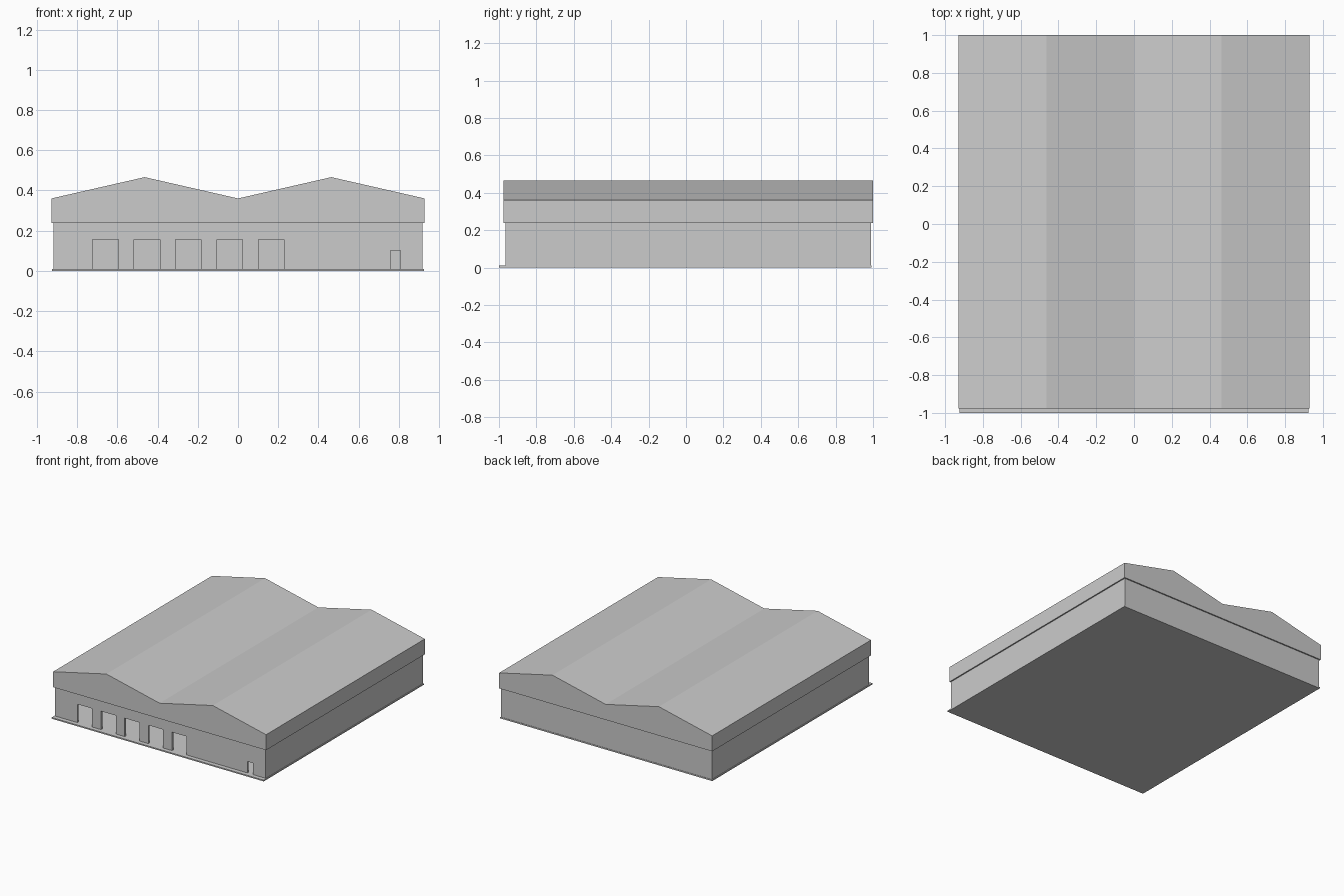
import bpy, bmesh

old = bpy.data.objects.get("Cube")
if old:
    bpy.data.objects.remove(old, do_unlink=True)

grey = bpy.data.materials.new("plain grey")
grey.use_nodes = True
colour = (0.6, 0.6, 0.6, 1)
grey.diffuse_color = colour
grey.node_tree.nodes["Principled BSDF"].inputs["Base Color"].default_value = colour


def extrude_profile(name, profile, y0, y1):
    """Sweep an x-z outline along y from y0 to y1."""
    bm = bmesh.new()
    face = bm.faces.new([bm.verts.new((x, y0, z)) for x, z in profile])
    swept = bmesh.ops.extrude_face_region(bm, geom=[face])
    verts = [v for v in swept["geom"] if isinstance(v, bmesh.types.BMVert)]
    bmesh.ops.translate(bm, verts=verts, vec=(0, y1 - y0, 0))
    bmesh.ops.recalc_face_normals(bm, faces=bm.faces)
    mesh = bpy.data.meshes.new(name)
    bm.to_mesh(mesh)
    bm.free()
    mesh.materials.append(grey)
    obj = bpy.data.objects.new(name, mesh)
    bpy.context.collection.objects.link(obj)
    return obj


def box(name, x0, x1, y0, y1, z0, z1):
    return extrude_profile(name, [(x0, z0), (x1, z0), (x1, z1), (x0, z1)], y0, y1)


WALL_X, FRONT, BACK = 0.918, -0.966, 0.99
FLOOR, EAVES, THICK = 0.01, 0.238, 0.016

# Floor slab, reaching out in front as an apron
box("floor_slab", -0.924, 0.924, -1.0, 0.993, 0, FLOOR)

# Front wall with five loading bays and one small door, open at the floor
openings = [(-0.659 + 0.206 * i, 0.064, 0.155) for i in range(5)]
openings.append((0.783, 0.025, 0.1))
outline = [(-WALL_X, FLOOR)]
for x, half, top in openings:
    outline += [(x - half, FLOOR), (x - half, top), (x + half, top), (x + half, FLOOR)]
outline += [(WALL_X, FLOOR), (WALL_X, EAVES), (-WALL_X, EAVES)]
extrude_profile("front_wall", outline, FRONT, FRONT + THICK)

# Back and side walls
box("back_wall", -WALL_X, WALL_X, BACK - THICK, BACK, FLOOR, EAVES)
for name, side in (("left_wall", 1), ("right_wall", -1)):
    x0, x1 = sorted((side * WALL_X, side * (WALL_X - THICK)))
    box(name, x0, x1, FRONT + THICK, BACK - THICK, FLOOR, EAVES)

# Double-gabled roof with a deep fascia
ROOF_X, LOW, RIDGE = 0.928, 0.36, 0.466
extrude_profile("double_gable_roof", [
    (-ROOF_X, EAVES), (ROOF_X, EAVES), (ROOF_X, LOW), (ROOF_X / 2, RIDGE),
    (0, LOW), (-ROOF_X / 2, RIDGE), (-ROOF_X, LOW)], -0.976, 1.0)
